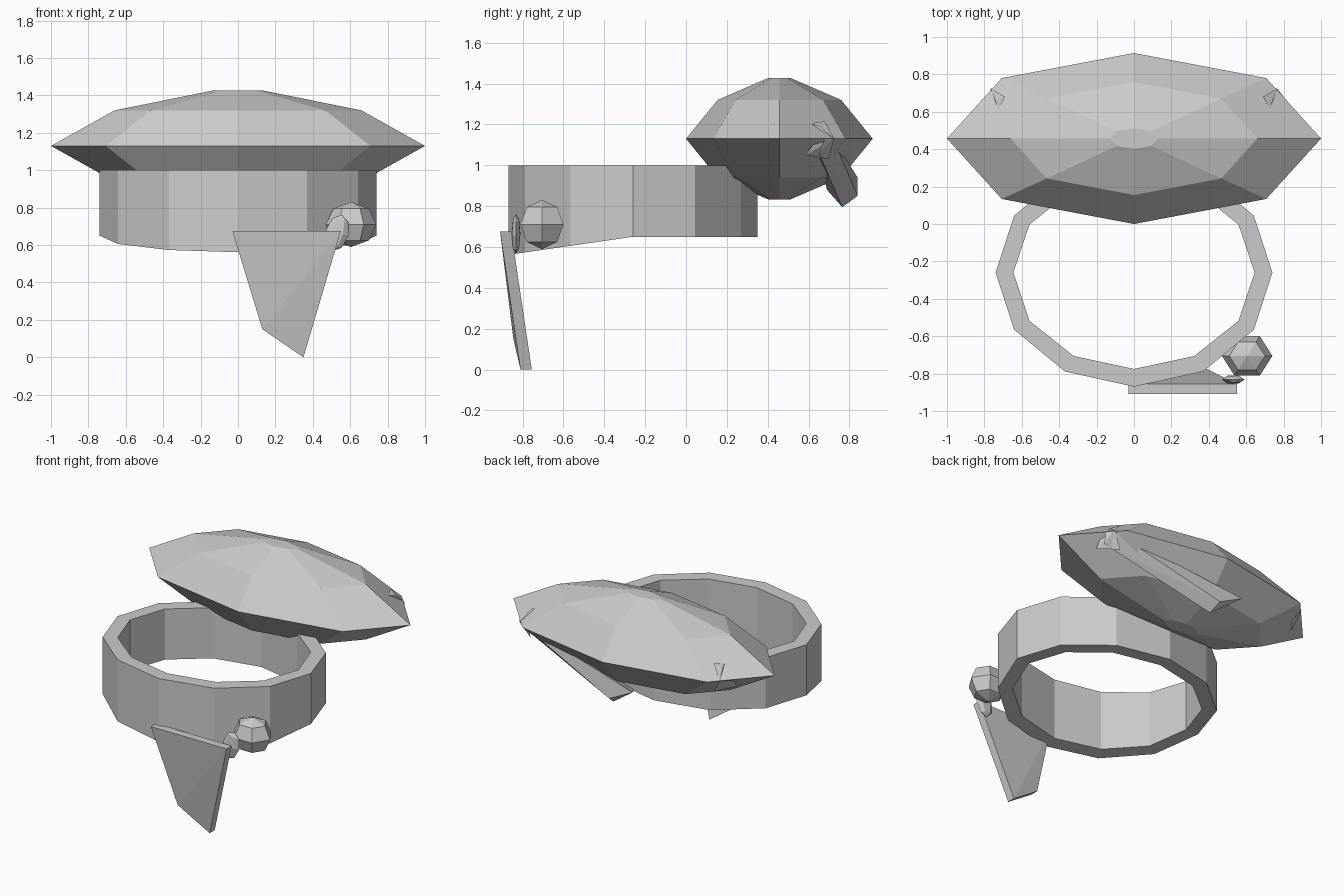
import bpy, bmesh
from math import cos, sin, pi, radians
from mathutils import Matrix

if "Cube" in bpy.data.objects:
    bpy.data.objects.remove(bpy.data.objects["Cube"])


def finish(name, bm):
    bmesh.ops.recalc_face_normals(bm, faces=bm.faces)
    me = bpy.data.meshes.new(name)
    bm.to_mesh(me)
    bm.free()
    ob = bpy.data.objects.new(name, me)
    bpy.context.collection.objects.link(ob)
    return ob


def ellipse(bm, n, rx, ry, cy, z):
    """Ring of n vertices; z may be a function of y."""
    ring = []
    for i in range(n):
        a = 2 * pi * i / n
        y = cy + ry * sin(a)
        ring.append(bm.verts.new((rx * cos(a), y, z(y) if callable(z) else z)))
    return ring


def bridge(bm, a, b):
    n = len(a)
    for i in range(n):
        j = (i + 1) % n
        bm.faces.new((a[i], a[j], b[j], b[i]))


def stacked(name, n, sections, loc, tilt=0):
    """Closed solid from elliptical sections (rx, ry, z)."""
    bm = bmesh.new()
    rings = [ellipse(bm, n, rx, ry, 0, z) for rx, ry, z in sections]
    for a, b in zip(rings, rings[1:]):
        bridge(bm, a, b)
    bm.faces.new(rings[0][::-1])
    bm.faces.new(rings[-1])
    ob = finish(name, bm)
    ob.matrix_world = Matrix.Translation(loc) @ Matrix.Rotation(tilt, 4, 'Y')
    return ob


def hull(name, points):
    bm = bmesh.new()
    for p in points:
        bm.verts.new(p)
    res = bmesh.ops.convex_hull(bm, input=bm.verts)
    loose = [v for v in bm.verts if not v.link_faces]
    bmesh.ops.delete(bm, geom=loose, context='VERTS')
    return finish(name, bm)


# Band: twelve-sided ring whose lower edge dips toward the front
def band_bottom(y):
    return 0.65 - 0.145 * max(0, -0.26 - y)


bm = bmesh.new()
loops = [ellipse(bm, 12, 0.74, 0.61, -0.26, band_bottom),
         ellipse(bm, 12, 0.74, 0.61, -0.26, 1.0),
         ellipse(bm, 12, 0.645, 0.515, -0.26, 1.0),
         ellipse(bm, 12, 0.645, 0.515, -0.26, band_bottom)]
for k in range(4):
    bridge(bm, loops[k], loops[(k + 1) % 4])
finish("band", bm)

# Wide eight-sided cushion
stacked("cushion", 8, [(0.13, 0.055, -0.297), (0.66, 0.302, -0.19), (1.0, 0.457, 0),
                       (0.66, 0.302, 0.19), (0.13, 0.055, 0.297)], (0, 0.457, 1.13))

# Faceted bead and the small tilted knot next to it
ball = [(sin(t) or 1e-3, cos(t)) for t in (pi - 0.01, 0.75 * pi, 0.5 * pi, 0.25 * pi, 0.01)]
stacked("bead", 6, [(0.135 * r, 0.122 * r, 0.12 * z) for r, z in ball], (0.605, -0.705, 0.71))
stacked("front_knot", 6, [(0.062 * r, 0.024 * r, 0.1 * z) for r, z in ball],
        (0.53, -0.832, 0.665), radians(15))

# Hanging front flap: thin leaning plate
outline = [(-0.03, 0.675, -0.91), (0.55, 0.675, -0.91), (0.35, 0.0, -0.81), (0.13, 0.15, -0.845)]
hull("front_flap", [(x, y + d, z) for x, z, y in outline for d in (0, 0.055)])

# Small bow loops on both ends of the cushion
for side, s in (("right", 1), ("left", -1)):
    knot = (0.765, 0.725, 1.13)
    upper = [knot, (0.69, 0.68, 1.215), (0.725, 0.61, 1.205), (0.74, 0.655, 1.19)]
    lower = [knot, (0.80, 0.585, 1.05), (0.70, 0.70, 1.03), (0.80, 0.62, 1.10)]
    for part, pts in (("upper", upper), ("lower", lower)):
        hull(f"{side}_bow_{part}", [(s * x, y, z) for x, y, z in pts])

# Strap running under the back of the cushion
hull("back_strap", [(0.79, 0.65, 1.06), (0.77, 0.72, 1.13), (0.80, 0.68, 1.13),
                    (-0.18, 0.84, 0.94), (0.0, 0.84, 0.85), (0.02, 0.765, 0.795),
                    (-0.08, 0.69, 0.88)])
